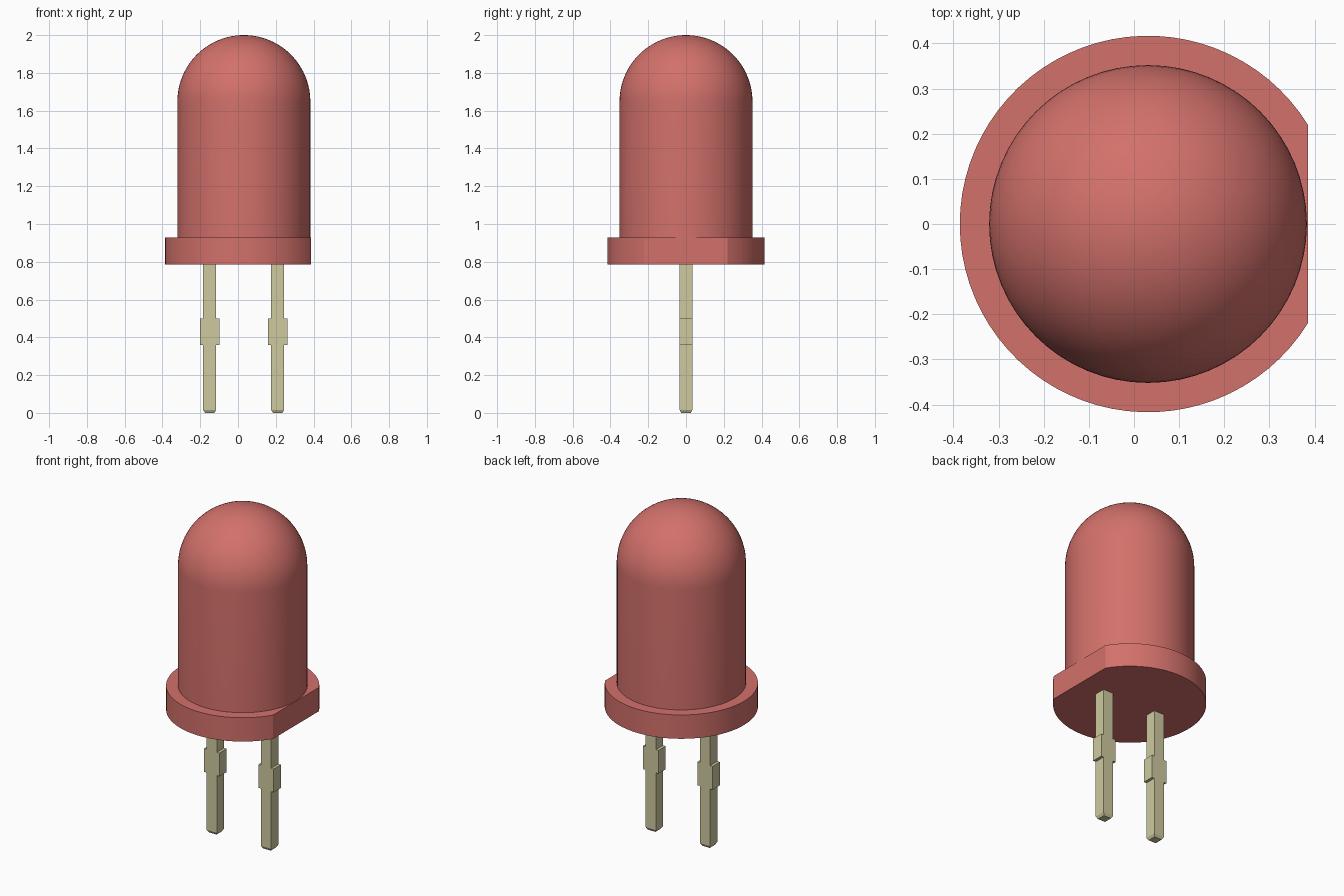
import bpy, bmesh, math
from mathutils import Matrix, Vector

cube = bpy.data.objects.get("Cube")
if cube:
    bpy.data.objects.remove(cube, do_unlink=True)

AXIS_X = 0.031       # centre line of the round parts
FLAT_X = 0.386       # flat side of the rim
RIM_BOTTOM, RIM_TOP = 0.785, 0.928
RIM_R, LENS_R = 0.417, 0.352


def material(name, colour):
    m = bpy.data.materials.new(name)
    m.use_nodes = True
    m.diffuse_color = (*colour, 1)
    m.node_tree.nodes["Principled BSDF"].inputs["Base Color"].default_value = (*colour, 1)
    return m


red = material("red plastic", (0.65, 0.165, 0.147))
metal = material("pale metal", (0.62, 0.59, 0.35))


def make(name, bm, mat, smooth=False):
    bmesh.ops.recalc_face_normals(bm, faces=bm.faces)
    mesh = bpy.data.meshes.new(name)
    bm.to_mesh(mesh)
    bm.free()
    mesh.materials.append(mat)
    ob = bpy.data.objects.new(name, mesh)
    bpy.context.collection.objects.link(ob)
    if smooth:
        bpy.ops.object.select_all(action="DESELECT")
        ob.select_set(True)
        bpy.context.view_layer.objects.active = ob
        bpy.ops.object.shade_smooth_by_angle(angle=math.radians(30))
    return ob


# Lens: straight wall and hemisphere, spun around the centre line
bm = bmesh.new()
dome_z = 2 - LENS_R
points = [(LENS_R, RIM_TOP - 0.02)]
for i in range(25):
    a = math.pi / 2 * i / 24
    points.append((LENS_R * math.cos(a), dome_z + LENS_R * math.sin(a)))
verts = [bm.verts.new((AXIS_X + r, 0, z)) for r, z in points]
edges = [bm.edges.new(pair) for pair in zip(verts, verts[1:])]
bmesh.ops.spin(bm, geom=verts + edges, cent=(AXIS_X, 0, 0), axis=(0, 0, 1),
               angle=math.tau, steps=64)
bmesh.ops.remove_doubles(bm, verts=bm.verts, dist=0.0005)
make("lens", bm, red, smooth=True)

# Rim: disc with one side cut flat
bm = bmesh.new()
start = math.acos((FLAT_X - AXIS_X) / RIM_R)
steps = 64
outline = []
for i in range(steps + 1):
    a = start + (math.tau - 2 * start) * i / steps
    outline.append(bm.verts.new((AXIS_X + RIM_R * math.cos(a), RIM_R * math.sin(a), RIM_BOTTOM)))
base = bm.faces.new(outline)
top = bmesh.ops.extrude_face_region(bm, geom=[base])["geom"]
bmesh.ops.translate(bm, verts=[v for v in top if isinstance(v, bmesh.types.BMVert)],
                    vec=(0, 0, RIM_TOP - RIM_BOTTOM))
make("rim", bm, red, smooth=True)


# Leads: square bars with a wider stop and a chamfered tip
def lead(name, x):
    w, stop, tip = 0.034, 0.051, 0.025
    sections = [(0, tip, tip), (0.016, w, w), (0.36, w, w), (0.36, stop, w),
                (0.5, stop, w), (0.5, w, w), (RIM_BOTTOM + 0.01, w, w)]
    bm = bmesh.new()
    rings = [[bm.verts.new((x + sx * hx, sy * hy, z))
              for sx, sy in ((-1, -1), (1, -1), (1, 1), (-1, 1))]
             for z, hx, hy in sections]
    for low, high in zip(rings, rings[1:]):
        for i in range(4):
            j = (i + 1) % 4
            quad = (low[i], low[j], high[j], high[i])
            # skip sides that collapse to nothing where the stop steps out
            if low[i].co.z < high[i].co.z or i % 2:
                bm.faces.new(quad)
    bm.faces.new(rings[0])
    bm.faces.new(rings[-1])
    make(name, bm, metal)


lead("right_lead", -0.15)
lead("left_lead", 0.21)
